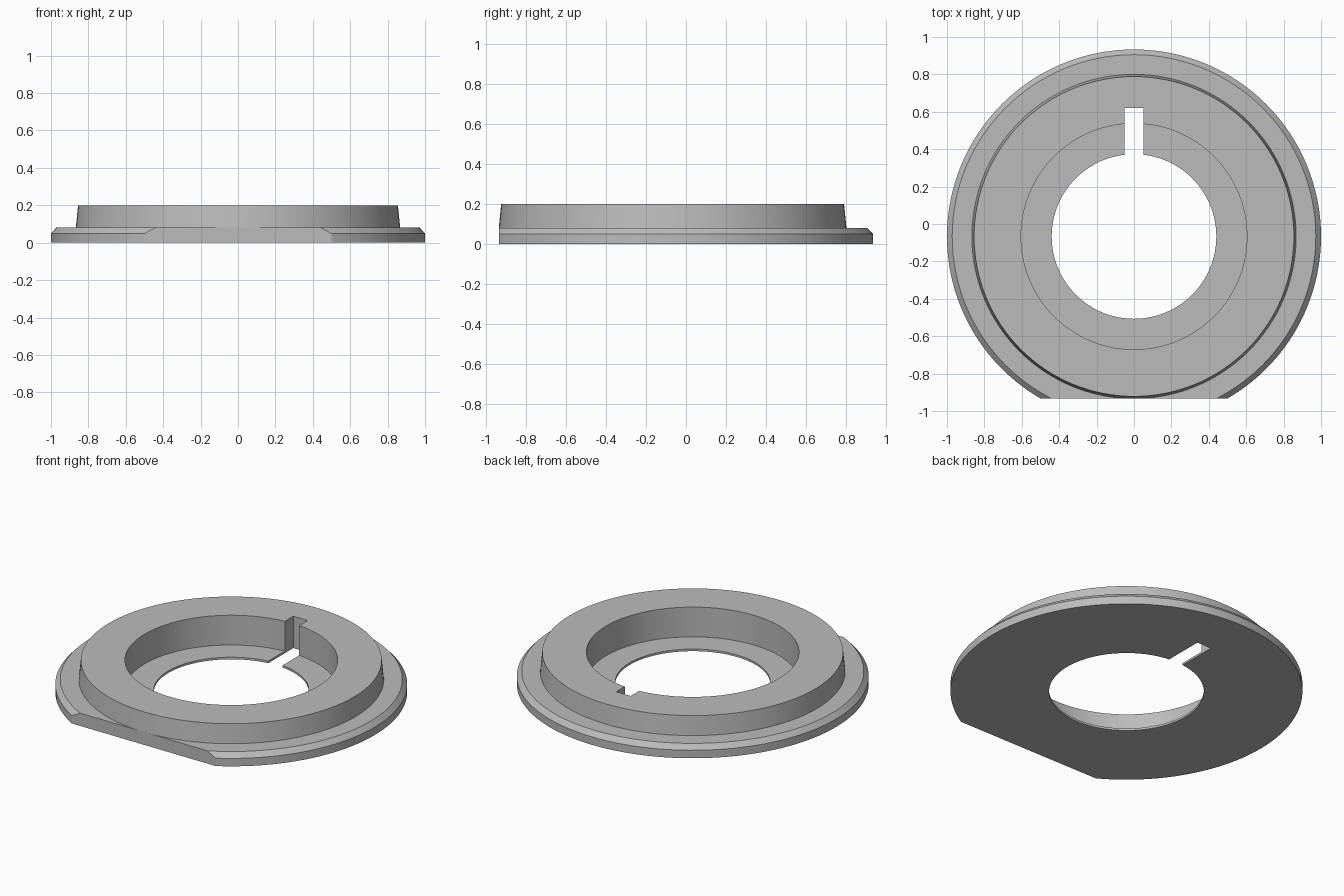
import bpy
import bmesh
from math import radians, tau
from mathutils import Matrix, Vector

cube = bpy.data.objects.get("Cube")
if cube:
    bpy.data.objects.remove(cube, do_unlink=True)

CENTRE_Y = -0.0667   # axis of the ring
FLAT_Y = -0.933      # front flat on the flange
SEGMENTS = 128

grey = bpy.data.materials.new("plain grey")
grey.use_nodes = True
colour = (0.5, 0.5, 0.5, 1)
grey.diffuse_color = colour
grey.node_tree.nodes["Principled BSDF"].inputs["Base Color"].default_value = colour


def add_object(name, bm):
    bmesh.ops.recalc_face_normals(bm, faces=bm.faces)
    mesh = bpy.data.meshes.new(name)
    bm.to_mesh(mesh)
    bm.free()
    mesh.materials.append(grey)
    obj = bpy.data.objects.new(name, mesh)
    bpy.context.collection.objects.link(obj)
    return obj


def lathe(name, profile):
    """Turn a closed (radius, height) profile around the ring axis."""
    bm = bmesh.new()
    verts = [bm.verts.new((r, CENTRE_Y, z)) for r, z in profile]
    edges = [bm.edges.new((v, verts[i - 1])) for i, v in enumerate(verts)]
    bmesh.ops.spin(bm, geom=verts + edges, cent=(0, CENTRE_Y, 0), axis=(0, 0, 1),
                   angle=tau, steps=SEGMENTS)
    bmesh.ops.remove_doubles(bm, verts=bm.verts, dist=0.0001)
    return add_object(name, bm)


def cut_box(target, low, high):
    """Remove a box between two corners from the target."""
    low, high = Vector(low), Vector(high)
    bm = bmesh.new()
    bmesh.ops.create_cube(bm, size=1, matrix=Matrix.Translation((low + high) / 2)
                          @ Matrix.Diagonal((*(high - low), 1)))
    cutter = add_object("cutter", bm)
    cutter.hide_render = True
    mod = target.modifiers.new("cut", 'BOOLEAN')
    mod.operation = 'DIFFERENCE'
    mod.solver = 'EXACT'
    mod.object = cutter
    bpy.ops.object.modifier_apply(modifier=mod.name)
    bpy.data.objects.remove(cutter, do_unlink=True)


# Flange with chamfer, tapered boss, counterbore and thin floor
ring = lathe("flanged_ring", [
    (0.44, 0), (1, 0), (1, 0.05), (0.972, 0.08), (0.867, 0.08),
    (0.855, 0.2), (0.604, 0.2), (0.604, 0.0133), (0.44, 0.0133)])
bpy.ops.object.select_all(action='DESELECT')
ring.select_set(True)
bpy.context.view_layer.objects.active = ring

# Front flat
cut_box(ring, (-2, -2, -1), (2, FLAT_Y, 1))
# Key slot at the back of the bore
cut_box(ring, (-0.05, 0, -1), (0.05, 0.62, 1))

bpy.ops.object.shade_smooth_by_angle(angle=radians(4))
